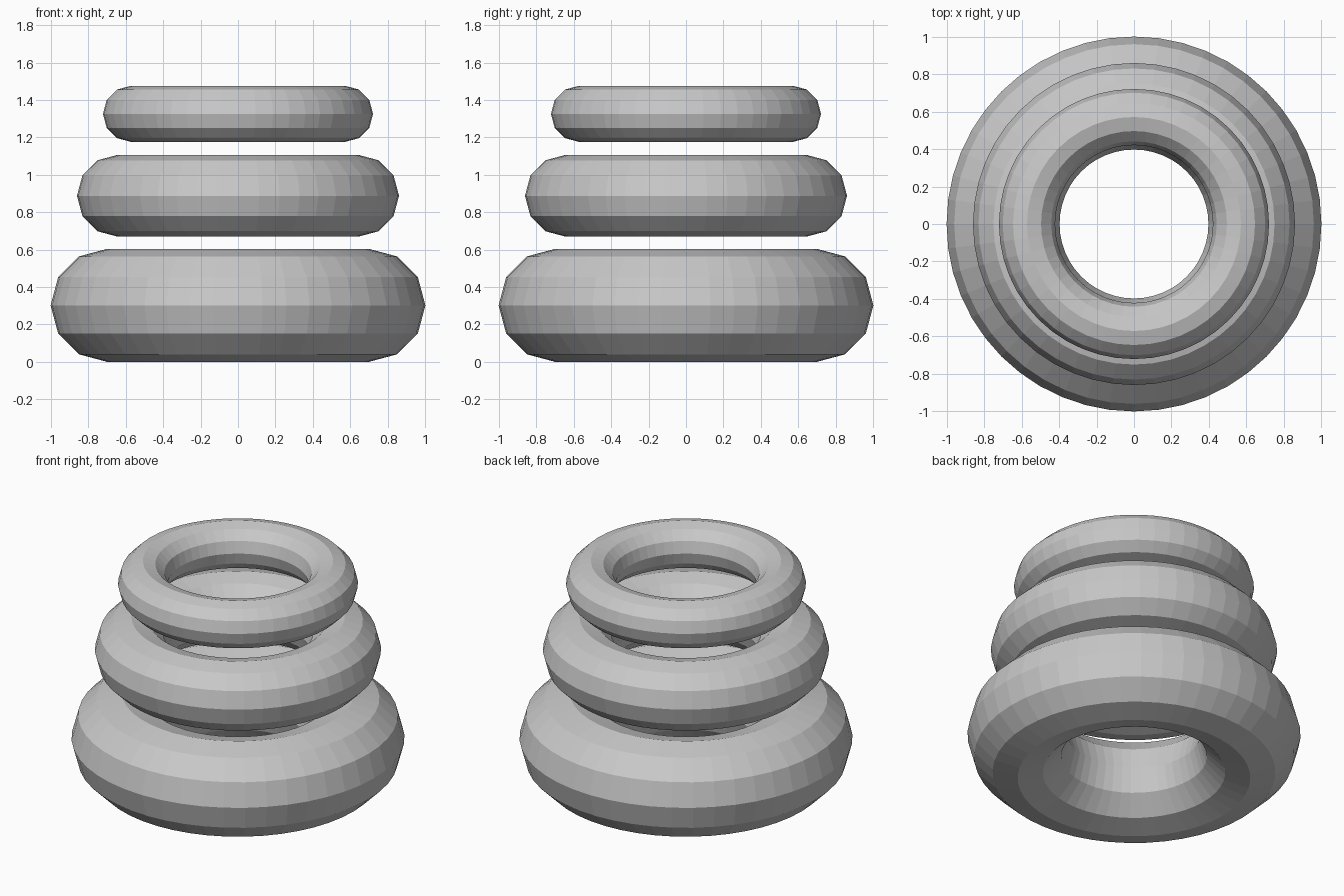
import bpy

if "Cube" in bpy.data.objects:
    bpy.data.objects.remove(bpy.data.objects["Cube"])

grey = bpy.data.materials.new("plain grey")
grey.diffuse_color = (0.58, 0.58, 0.58, 1)
grey.use_nodes = True
grey.node_tree.nodes["Principled BSDF"].inputs["Base Color"].default_value = grey.diffuse_color

# Stacked rings: name, centre height, major radius, tube radius
RINGS = [
    ("bottom_ring", 0.302, 0.70, 0.302),
    ("middle_ring", 0.888, 0.642, 0.219),
    ("top_ring", 1.326, 0.572, 0.15),
]

for name, z, major, minor in RINGS:
    bpy.ops.mesh.primitive_torus_add(
        major_segments=48, minor_segments=12,
        major_radius=major, minor_radius=minor, location=(0, 0, z))
    ring = bpy.context.object
    ring.name = name
    ring.data.materials.append(grey)
    bpy.ops.object.shade_flat()
